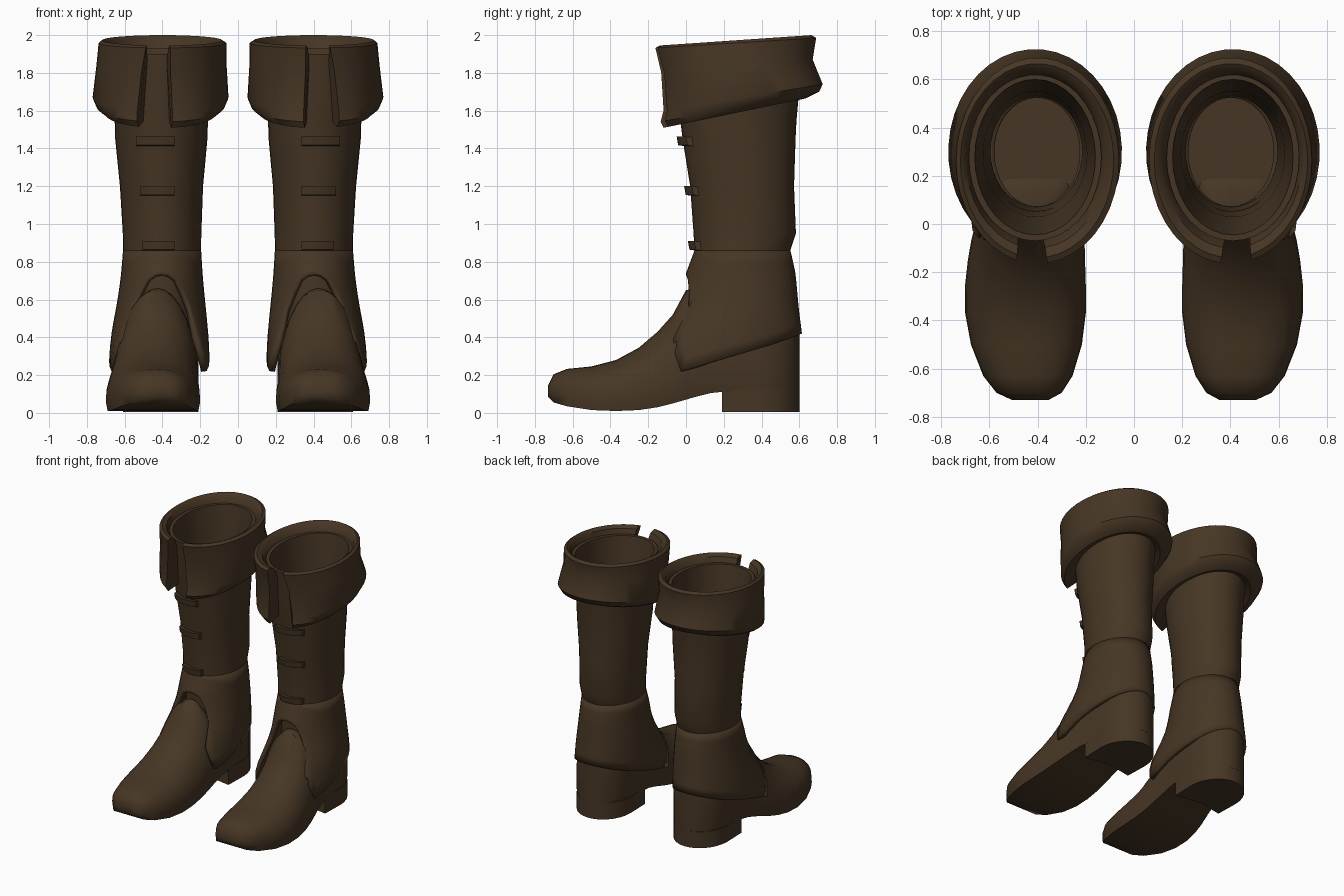
import bpy, bmesh, math

if "Cube" in bpy.data.objects:
    bpy.data.objects.remove(bpy.data.objects["Cube"])

N = 36
leather = bpy.data.materials.new("dark_brown_leather")
leather.diffuse_color = (0.062, 0.037, 0.018, 1)
leather.use_nodes = True
leather.node_tree.nodes["Principled BSDF"].inputs["Base Color"].default_value = leather.diffuse_color


def finish(name, bm, angle=40, solid=0):
    """Turn a right-boot bmesh into a smooth object mirrored to the left."""
    bmesh.ops.recalc_face_normals(bm, faces=bm.faces)
    me = bpy.data.meshes.new(name)
    bm.to_mesh(me)
    bm.free()
    me.materials.append(leather)
    ob = bpy.data.objects.new(name, me)
    bpy.context.collection.objects.link(ob)
    bpy.ops.object.select_all(action='DESELECT')
    ob.select_set(True)
    bpy.context.view_layer.objects.active = ob
    bpy.ops.object.shade_smooth_by_angle(angle=math.radians(angle))
    if solid:
        mod = ob.modifiers.new("thickness", 'SOLIDIFY')
        mod.thickness, mod.offset = solid, -1
    ob.modifiers.new("pair", 'MIRROR')
    return ob


def loft(rings, closed=True, cap_start=False, cap_end=False):
    """Skin a list of point rings with quads."""
    bm = bmesh.new()
    rows = [[bm.verts.new(p) for p in r] for r in rings]
    for a, b in zip(rows, rows[1:]):
        n = len(a)
        for i in range(n if closed else n - 1):
            j = (i + 1) % n
            bm.faces.new((a[i], a[j], b[j], b[i]))
    if cap_start:
        bm.faces.new(rows[0])
    if cap_end:
        bm.faces.new(rows[-1])
    return bm


def interp(table, t):
    """Linear lookup in rows of (key, values...)."""
    if t <= table[0][0]:
        return table[0][1:]
    for a, b in zip(table, table[1:]):
        if t <= b[0]:
            f = (t - a[0]) / (b[0] - a[0])
            return tuple(p + (q - p) * f for p, q in zip(a[1:], b[1:]))
    return table[-1][1:]


def oval(a, cx, hx, yf, yb):
    """Point on an oval with the given centre, half width and front/back."""
    return cx + hx * math.cos(a), (yf + yb) / 2 + (yb - yf) / 2 * math.sin(a)


angles = [2 * math.pi * i / N for i in range(N)]

# shaft: outer wall up, over the lip and down the lining to the floor
# (front z, back z, centre x, half width, front y, back y)
SHAFT = [
    (.86, .86, .402, .206, .045, .552), (.95, .95, .402, .208, .04, .582),
    (1.2, 1.2, .405, .22, .022, .572), (1.45, 1.45, .406, .244, -.018, .58),
    (1.55, 1.55, .406, .247, -.03, .585), (1.9, 1.93, .41, .275, -.07, .62),
    (1.9, 1.93, .41, .25, -.045, .60), (1.5, 1.5, .41, .215, .03, .55),
    (.9, .9, .405, .19, .07, .53), (.45, .45, .405, .19, .07, .54)]


def tilted(a, zf, zb, *o):
    x, y = oval(a, *o)
    return x, y, zf + (zb - zf) * (1 + math.sin(a)) / 2


finish("shaft", loft([[tilted(a, *r) for a in angles] for r in SHAFT], cap_end=True))

# ankle guard: flares from the shaft, lower edge arches over the instep
GUARD = [
    (.22, .418, .268, -.35, .63), (.36, .415, .262, -.25, .622),
    (.45, .413, .253, -.16, .61), (.55, .408, .238, -.06, .597),
    (.65, .405, .225, -.02, .588), (.74, .403, .215, 0, .58),
    (.86, .402, .207, .045, .553)]
EDGE = [
    (-1, .735), (-.94, .705), (-.87, .64), (-.76, .54), (-.64, .39),
    (-.5, .31), (-.34, .22), (0, .275), (.5, .345), (1, .42)]
rings = []
for k in range(9):
    ring = []
    for a in angles:
        zlow = interp(EDGE, math.sin(a))[0]
        z = .86 + (zlow - .86) * k / 8
        ring.append((*oval(a, *interp(GUARD, z)), z))
    rings.append(ring)
finish("ankle_guard", loft(rings), solid=.03)

# foot: domed sections from toe to heel
# (y, centre x, half width, bottom, top, roundness exponent)
FOOT = [
    (-.73, .43, .075, .085, .145, 2.2), (-.70, .435, .135, .055, .205, 2.3),
    (-.63, .44, .185, .035, .233, 2.4), (-.5, .446, .23, .015, .246, 2.4),
    (-.37, .45, .25, .01, .28, 2.3), (-.25, .45, .25, .015, .345, 2.1),
    (-.15, .446, .243, .03, .43, 2), (-.07, .44, .235, .05, .52, 2),
    (0, .433, .225, .07, .65, 2), (.05, .428, .217, .085, .66, 2),
    (.13, .42, .208, .105, .5, 3), (.2, .412, .203, .112, .44, 6)]
for d in (0, 20, 40, 55, 68, 80, 87):
    t = math.radians(d)
    FOOT.append((.37 + .232 * math.sin(t), .41, .2 * math.cos(t), .11, .44, 8))
rings = []
for y, cx, hw, zb, zt, n in FOOT:
    zs = zb + min(.05, (zt - zb) * .35)
    ring = [(cx - hw * .96, y, zb), (cx, y, zb), (cx + hw * .96, y, zb)]
    for i in range(17):
        a = math.pi * i / 16
        c, s = math.cos(a), max(0, math.sin(a))
        ring.append((cx + hw * math.copysign(abs(c) ** (2 / n), c), y,
                     zs + (zt - zs) * s ** (2 / n)))
    rings.append(ring)
finish("foot", loft(rings, cap_start=True, cap_end=True), angle=50)

# heel block: straight front, rounded back
outline = [(.215, .19), (.41, .225), (.605, .19)]
for i in range(15):
    t = math.pi * i / 14
    outline.append((.41 + .2 * math.cos(t), .37 + .232 * math.sin(t)))
finish("heel", loft([[(x, y, z) for x, y in outline] for z in (.005, .13)],
                    cap_start=True, cap_end=True))

# folded cuff, split at the front; last two values are the split angles
CUFF = [
    (1.54, 1.68, .41, .24, -.02, .58, 22, 11), (1.86, 1.92, .41, .272, -.065, .615, 15, 7),
    (1.93, 1.98, .405, .292, -.10, .635, 15, 7), (1.945, 2.0, .402, .318, -.14, .665, 15, 7),
    (1.932, 1.985, .40, .338, -.165, .69, 15, 7), (1.8, 1.87, .405, .345, -.135, .672, 18, 8),
    (1.6, 1.74, .41, .36, -.125, .725, 20, 10), (1.54, 1.70, .41, .338, -.142, .705, 22, 11),
    (1.508, 1.665, .41, .295, -.125, .635, 23, 11), (1.54, 1.68, .41, .24, -.02, .58, 22, 11)]
columns = []
for i in range(N + 1):
    col = []
    for *r, right, left in CUFF[:-1]:
        a = math.radians(-90 + right + (360 - right - left) * i / N)
        col.append(tilted(a, *r))
    columns.append(col)
finish("cuff", loft(columns, cap_start=True, cap_end=True))

# three curved straps across the front of the shaft
for label, z, x0, x1 in (("upper", 1.435, .335, .54), ("middle", 1.172, .335, .52),
                         ("lower", .882, .335, .505)):
    zf, zb, cx, hx, yf, yb = interp([(r[0], *r) for r in SHAFT[:6]], z)
    sections = []
    for i in range(7):
        x = x0 + (x1 - x0) * i / 6
        hy = (yb - yf) / 2
        y = yf + hy - hy * math.sqrt(1 - ((x - cx) / hx) ** 2)
        sections.append([(x, y + .03, z - .026), (x, y - .026, z - .026 + .008),
                         (x, y - .034, z + .028), (x, y + .03, z + .02)])
    finish(label + "_strap", loft(sections, cap_start=True, cap_end=True))
